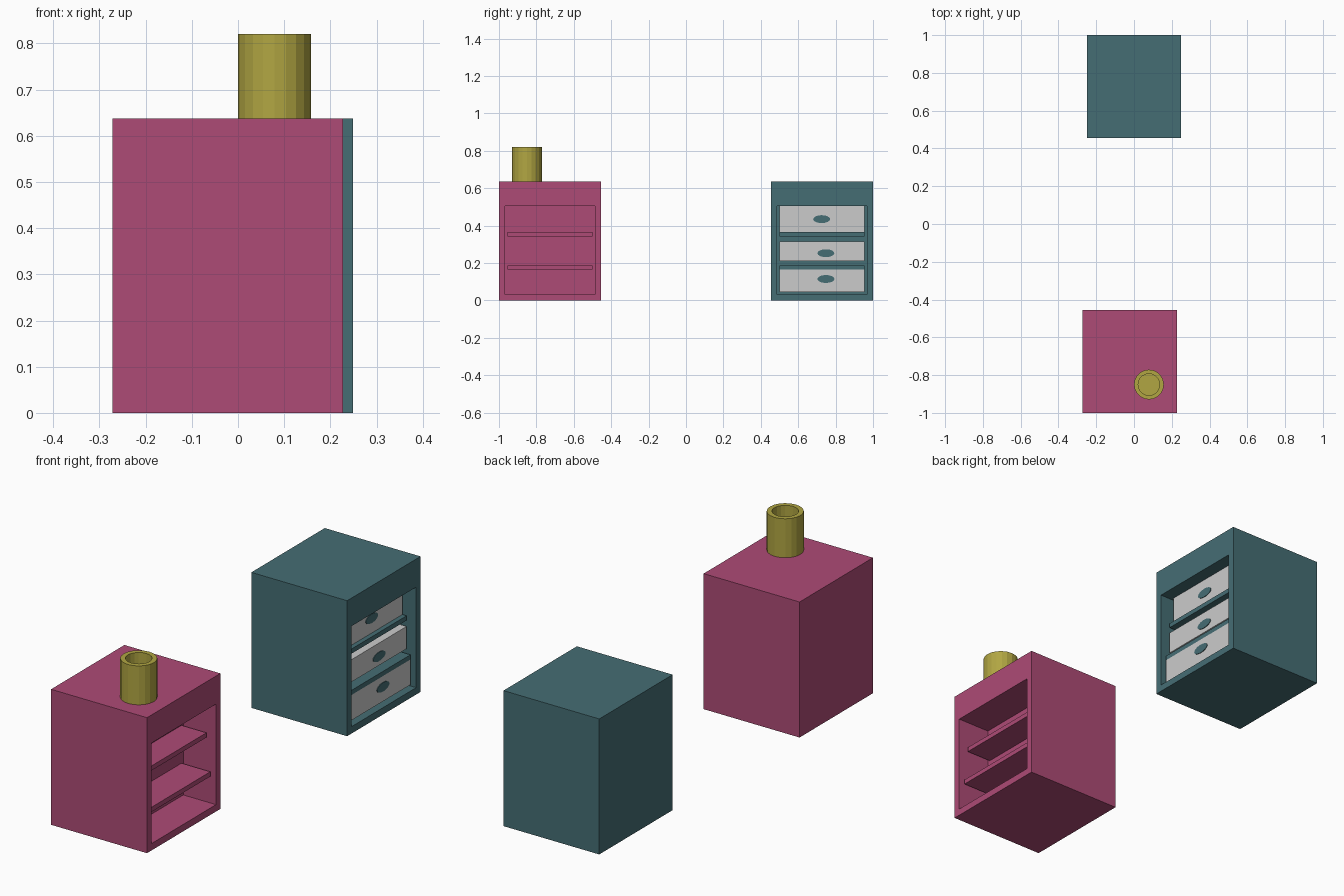
import bpy, bmesh
from mathutils import Matrix

if "Cube" in bpy.data.objects:
    bpy.data.objects.remove(bpy.data.objects["Cube"])


def material(name, color):
    m = bpy.data.materials.new(name)
    m.diffuse_color = (*color, 1)
    m.use_nodes = True
    m.node_tree.nodes["Principled BSDF"].inputs["Base Color"].default_value = m.diffuse_color
    return m


PINK = material("pink", (0.42, 0.07, 0.18))
TEAL = material("teal", (0.06, 0.155, 0.175))
YELLOW = material("yellow", (0.44, 0.38, 0.055))


def finish(name, bm, mat=None):
    bmesh.ops.recalc_face_normals(bm, faces=bm.faces)
    me = bpy.data.meshes.new(name)
    bm.to_mesh(me)
    bm.free()
    ob = bpy.data.objects.new(name, me)
    bpy.context.collection.objects.link(ob)
    if mat:
        me.materials.append(mat)
    return ob


def box_mesh(lo, hi):
    bm = bmesh.new()
    bmesh.ops.create_cube(bm, size=1)
    for v in bm.verts:
        v.co = [l + (c + 0.5) * (h - l) for l, h, c in zip(lo, hi, v.co)]
    return bm


DEPTH = 0.17          # depth of the open compartment
WALL = 0.046          # frame width round the opening
OPEN_TOP = 0.505      # top of the opening
HEIGHT = 0.637


def cabinet(prefix, x0, x1, y0, y1, mat):
    # body with a recess sunk into its +x face
    bm = box_mesh((x0, y0, 0), (x1, y1, HEIGHT))
    bm.normal_update()
    face = max(bm.faces, key=lambda f: f.normal.x)
    bmesh.ops.inset_region(bm, faces=[face], thickness=WALL)
    for v in face.verts:
        if v.co.z > HEIGHT / 2:
            v.co.z = OPEN_TOP
    floor = bmesh.ops.extrude_discrete_faces(bm, faces=[face])["faces"][0]
    bmesh.ops.translate(bm, verts=floor.verts, vec=(-DEPTH, 0, 0))
    finish(prefix + "_cabinet", bm, mat)
    # two shelves, the upper one set back further
    for label, z, setback in (("lower", 0.165, 0.02), ("upper", 0.343, 0.04)):
        finish(f"{prefix}_{label}_shelf",
               box_mesh((x1 - DEPTH, y0 + WALL, z),
                        (x1 - setback, y1 - WALL, z + 0.022)), mat)


cabinet("open", -0.272, 0.227, -1.0, -0.455, PINK)
cabinet("drawer", -0.249, 0.249, 0.455, 1.0, TEAL)

# drawers with flat oval handles: bottom, top, setback, handle y, handle z
for i, (z0, z1, back, hy, hz) in enumerate((
        (0.046, 0.165, 0.02, 0.748, 0.115),
        (0.21, 0.315, 0.04, 0.748, 0.253),
        (0.365, 0.505, 0.062, 0.725, 0.435)), 1):
    front = 0.249 - back
    finish(f"drawer_{i}", box_mesh((0.249 - DEPTH, 0.501, z0), (front, 0.954, z1)))
    bm = bmesh.new()
    bmesh.ops.create_cone(bm, cap_ends=True, segments=32,
                          radius1=1, radius2=1, depth=1)
    bmesh.ops.transform(bm, verts=bm.verts, matrix=(
        Matrix.Translation((front, hy, hz))
        @ Matrix.Diagonal((0.006, 0.045, 0.021, 1))
        @ Matrix.Rotation(1.5707963, 4, 'Y')))
    finish(f"drawer_handle_{i}", bm, TEAL)

# hollow cup standing on the open cabinet
bm = bmesh.new()
bmesh.ops.create_cone(bm, cap_ends=True, segments=20, radius1=0.079,
                      radius2=0.079, depth=0.183,
                      matrix=Matrix.Translation((0.079, -0.85, HEIGHT + 0.0915)))
bm.normal_update()
top = max(bm.faces, key=lambda f: f.normal.z)
bmesh.ops.inset_region(bm, faces=[top], thickness=0.022)
base = bmesh.ops.extrude_discrete_faces(bm, faces=[top])["faces"][0]
bmesh.ops.translate(bm, verts=base.verts, vec=(0, 0, -0.16))
finish("cup", bm, YELLOW)
